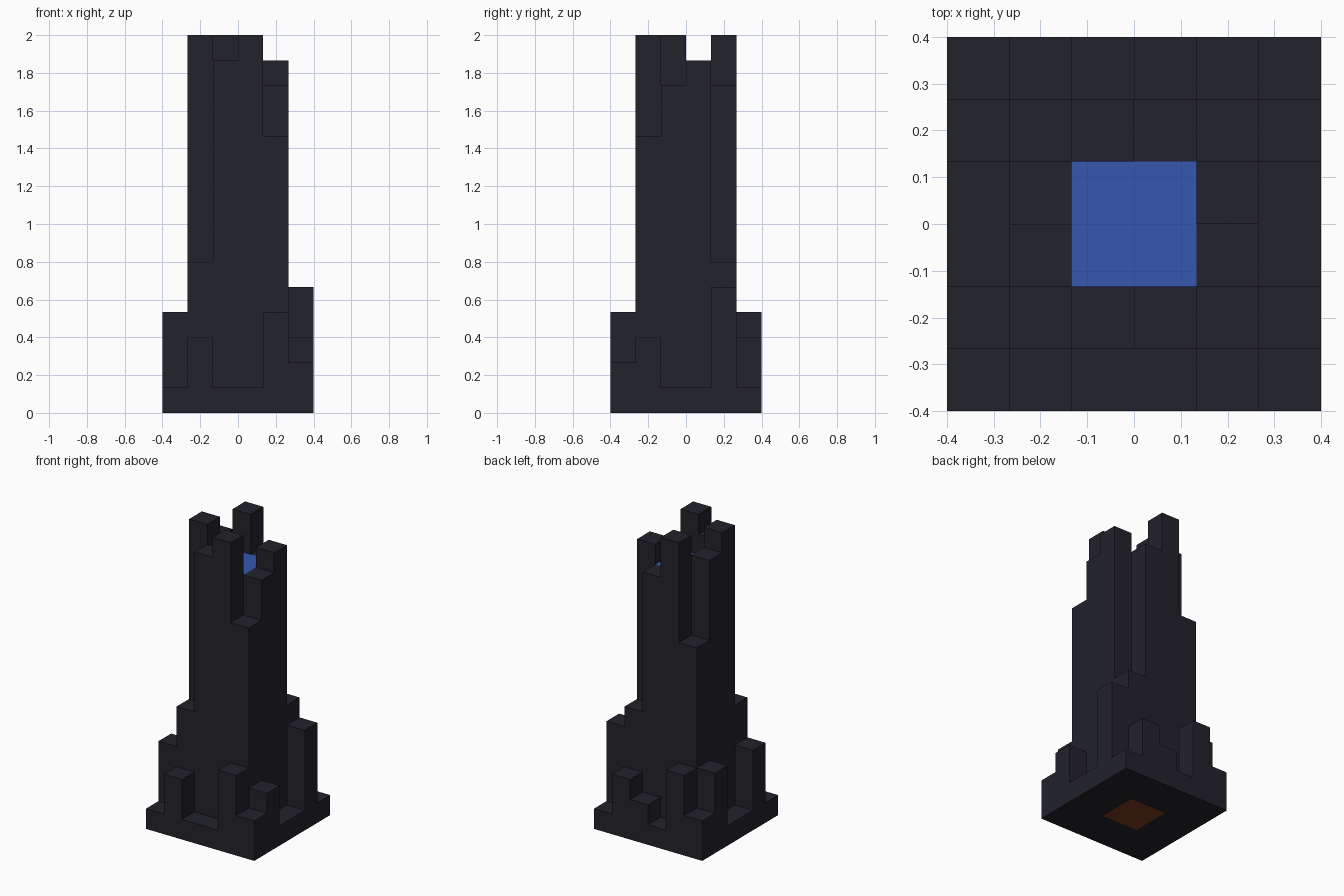
import bpy
import bmesh
from mathutils import Matrix, Vector

default = bpy.data.objects.get("Cube")
if default:
    bpy.data.objects.remove(default, do_unlink=True)

U = 2 / 15      # edge of one block
N = 6           # blocks along each side of the footprint


def material(name, rgb):
    m = bpy.data.materials.new(name)
    m.use_nodes = True
    m.diffuse_color = (*rgb, 1)
    m.node_tree.nodes["Principled BSDF"].inputs["Base Color"].default_value = (*rgb, 1)
    return m


stone = material("dark stone", (0.016, 0.016, 0.024))
blue = material("bright blue", (0.034, 0.095, 0.434))
brown = material("orange brown", (0.2, 0.045, 0.013))


def finish(bm, name, *mats):
    mesh = bpy.data.meshes.new(name)
    bm.to_mesh(mesh)
    bm.free()
    for m in mats:
        mesh.materials.append(m)
    obj = bpy.data.objects.new(name, mesh)
    bpy.context.collection.objects.link(obj)
    return obj


def block(name, cell, size, bottom, top, mat):
    """Box whose low corner is at a grid cell, measured in blocks."""
    bm = bmesh.new()
    bmesh.ops.create_cube(bm, size=1)
    scale = Vector((size, size, top - bottom)) * U
    centre = Vector((cell[0] + size / 2 - N / 2, cell[1] + size / 2 - N / 2,
                     (bottom + top) / 2)) * U
    bm.transform(Matrix.Translation(centre) @ Matrix.Diagonal((*scale, 1)))
    return finish(bm, name, mat)


# Plinth: a slab with a coloured square in the middle of its underside
bm = bmesh.new()
bmesh.ops.create_grid(bm, x_segments=N, y_segments=N, size=N * U / 2)
raised = bmesh.ops.extrude_face_region(bm, geom=bm.faces[:], use_keep_orig=True)
top_verts = [g for g in raised["geom"] if isinstance(g, bmesh.types.BMVert)]
bmesh.ops.translate(bm, verts=top_verts, vec=(0, 0, U))
bmesh.ops.recalc_face_normals(bm, faces=bm.faces[:])
for f in bm.faces:
    c = f.calc_center_median()
    if c.z < U / 4 and max(abs(c.x), abs(c.y)) < U:
        f.material_index = 1
finish(bm, "plinth", stone, brown)

# Heights in blocks, rows from front to back, each from -x to +x
heights = ((1, 3, 1, 1, 4, 2),
           (4, 6, 14, 15, 11, 3),
           (1, 15, 0, 0, 13, 1),
           (1, 14, 0, 0, 14, 1),
           (4, 10, 15, 13, 6, 5),
           (2, 4, 1, 2, 3, 1))

# Ring of tower pillars and the low buttresses around them
for y, row in enumerate(heights):
    for x, h in enumerate(row):
        if h > 1:
            outer = x in (0, N - 1) or y in (0, N - 1)
            block("buttress" if outer else "tower_pillar", (x, y), 1, 1, h, stone)

# Core inside the ring, capped by the blue pool
block("tower_core", (2, 2), 2, 1, 12, stone)
block("pool", (2, 2), 2, 12, 13, blue)
